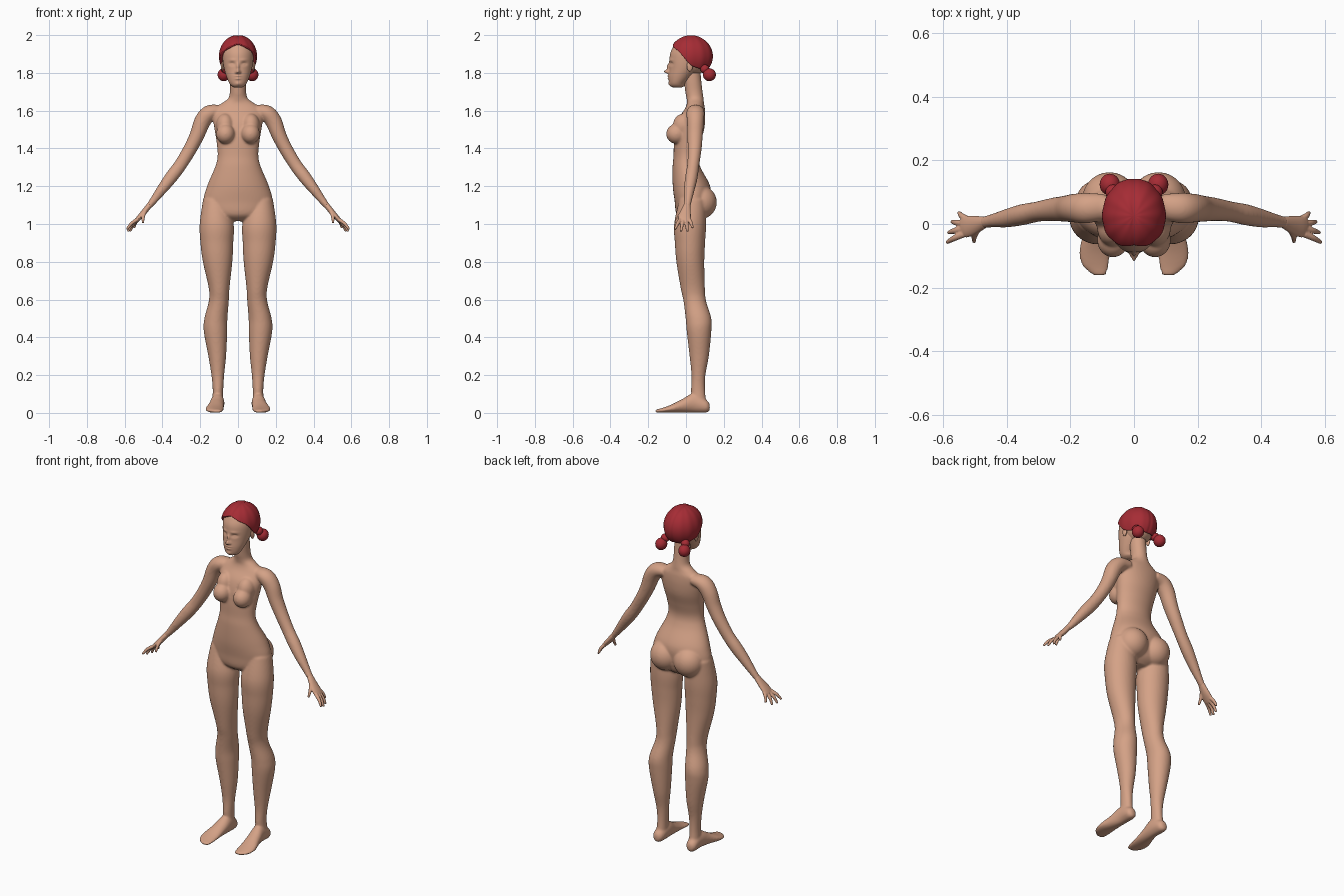
import bpy, bmesh, math
from mathutils import Vector, Matrix

cube = bpy.data.objects.get("Cube")
if cube:
    bpy.data.objects.remove(cube, do_unlink=True)

X, Y = Vector((1, 0, 0)), Vector((0, 1, 0))


def material(name, color):
    mat = bpy.data.materials.new(name)
    mat.use_nodes = True
    mat.diffuse_color = color
    for node in mat.node_tree.nodes:
        if node.type == 'BSDF_PRINCIPLED':
            node.inputs["Base Color"].default_value = color
    return mat


skin = material("warm skin", (0.66, 0.36, 0.24, 1))
red = material("red hair", (0.38, 0.025, 0.035, 1))


def curve(points, steps):
    """Resample a list of number tuples along a smooth spline."""
    out = []
    last = len(points) - 1
    for i in range(last):
        rows = [points[min(max(i + k, 0), last)] for k in (-1, 0, 1, 2)]
        for s in range(steps):
            t = s / steps
            out.append([b + 0.5 * t * (c - a + t * (2 * a - 5 * b + 4 * c - d
                        + t * (3 * (b - c) + d - a)))
                        for a, b, c, d in zip(*rows)])
    out.append(list(points[last]))
    return out


def tube(bm, sections, side=1, u=X, axis=None, sides=32, steps=8):
    """Loft ellipses through sections of x, y, z and two radii."""
    rows = curve(sections, steps)
    centres = [Vector(r[:3]) for r in rows]
    rings = []
    for i, r in enumerate(rows):
        t = axis or (centres[min(i + 1, len(rows) - 1)] - centres[max(i - 1, 0)]).normalized()
        across = (u - t * u.dot(t)).normalized()
        other = t.cross(across)
        ring = []
        for k in range(sides):
            a = math.tau * k / sides
            p = centres[i] + across * (r[3] * math.cos(a)) + other * (r[4] * math.sin(a))
            ring.append(bm.verts.new((p.x * side, p.y, p.z)))
        rings.append(ring)
    for low, high in zip(rings, rings[1:]):
        for k in range(sides):
            n = (k + 1) % sides
            bm.faces.new((low[k], low[n], high[n], high[k]))
    bm.faces.new(rings[0])
    bm.faces.new(rings[-1])
    return [v for ring in rings for v in ring]


def ball(bm, centre, radii):
    m = Matrix.Translation(centre) @ Matrix.Diagonal((*radii, 1))
    bmesh.ops.create_uvsphere(bm, u_segments=32, v_segments=20, radius=1, matrix=m)


def finish(name, bm, mat, voxel=0, smooth=0):
    """Make the object; a voxel size blends its parts into one skin."""
    bmesh.ops.recalc_face_normals(bm, faces=bm.faces)
    for f in bm.faces:
        f.smooth = True
    mesh = bpy.data.meshes.new(name)
    bm.to_mesh(mesh)
    bm.free()
    mesh.materials.append(mat)
    obj = bpy.data.objects.new(name, mesh)
    bpy.context.collection.objects.link(obj)
    if voxel:
        mod = obj.modifiers.new("blend", 'REMESH')
        mod.mode = 'VOXEL'
        mod.voxel_size = voxel
        mod.use_smooth_shade = True
        mod = obj.modifiers.new("soften", 'SMOOTH')
        mod.factor = 0.5
        mod.iterations = smooth
    return obj


# Body: torso and neck, then both sides of limbs
body = bmesh.new()
torso = [(1.015, .03, .06, .04), (1.05, .03, .15, .08), (1.12, .034, .182, .094),
         (1.2, .029, .164, .099), (1.3, .003, .122, .074), (1.36, -.002, .108, .064),
         (1.43, .006, .113, .07), (1.5, .02, .124, .076), (1.56, .032, .132, .07),
         (1.61, .047, .125, .053), (1.64, .05, .085, .045), (1.665, .048, .052, .045),
         (1.7, .042, .043, .046), (1.76, .035, .043, .046), (1.82, .03, .043, .046)]
tube(body, [(0, y, z, a, b) for z, y, a, b in torso], axis=Vector((0, 0, 1)), sides=48)

leg = [(.12, .035, 1.13, .065, .07), (.113, .022, 1.0, .09, .085),
       (.112, .021, .9, .087, .08), (.108, .023, .8, .078, .074),
       (.1, .036, .66, .055, .064), (.102, .047, .59, .053, .06),
       (.117, .066, .5, .061, .068), (.119, .069, .43, .062, .065),
       (.11, .07, .3, .047, .051), (.107, .066, .2, .034, .037),
       (.106, .064, .12, .028, .037), (.108, .07, .04, .03, .04)]
foot = [(.11, .126, .03, .014, .018), (.109, .105, .036, .031, .035),
        (.108, .04, .052, .036, .051), (.115, -.02, .037, .041, .036),
        (.124, -.08, .022, .048, .021), (.121, -.13, .013, .043, .012),
        (.108, -.162, .009, .02, .008)]
arm = [(.09, .055, 1.6, .04, .03), (.15, .05, 1.588, .048, .042),
       (.187, .05, 1.545, .045, .044), (.217, .048, 1.47, .041, .039),
       (.252, .046, 1.4, .037, .036), (.302, .039, 1.317, .032, .034),
       (.352, .029, 1.25, .033, .034), (.4, .018, 1.187, .029, .028),
       (.447, .01, 1.125, .021, .02), (.477, .004, 1.088, .019, .015)]
for side in (1, -1):
    tube(body, leg, side, axis=Vector((0, 0, 1)))
    tube(body, foot, side, axis=Y)
    tube(body, arm, side, u=Y)
    ball(body, (side * .066, -.05, 1.477), (.05, .055, .053))
    ball(body, (side * .068, -.012, 1.52), (.048, .058, .065))
    ball(body, (side * .077, .078, 1.115), (.086, .085, .088))
finish("body", body, skin, 0.0055, 10)

# Hands: palm, four fingers and a thumb
palm = [(.468, .006, 1.1, .018, .015), (.5, -.003, 1.06, .029, .015),
        (.525, -.008, 1.032, .034, .013), (.54, -.009, 1.015, .031, .01)]
fingers = [((.536, -.032, 1.022), (.588, -.058, .972)),
           ((.538, -.016, 1.018), (.583, -.027, .96)),
           ((.535, .001, 1.018), (.572, .007, .96)),
           ((.527, .016, 1.026), (.55, .036, .978)),
           ((.492, -.018, 1.065), (.503, -.056, 1.005))]
for side, label in ((1, "left"), (-1, "right")):
    hand = bmesh.new()
    tube(hand, palm, side, u=Y)
    for base, tip in fingers:
        a, b = Vector(base), Vector(tip)
        knuckle = a.lerp(b, 0.5) + Vector((.004, 0, .004))
        tube(hand, [(*a, .011, .01), (*knuckle, .0095, .009), (*b, .006, .006)],
             side, u=Y, sides=12, steps=5)
    finish(label + "_hand", hand, skin, 0.003, 4)

# Head: face loft with pushed-out features, skull and ears
head = bmesh.new()
face = [(1.722, -.045, .018, .02), (1.73, -.046, .034, .036), (1.747, -.045, .047, .044),
        (1.78, -.03, .061, .062), (1.82, -.01, .073, .079), (1.86, .002, .08, .09),
        (1.9, .012, .083, .096), (1.93, .02, .079, .092), (1.955, .025, .065, .08),
        (1.978, .025, .035, .042)]
# x, z, width, height and depth of each bump
features = [(0, 1.807, .010, .010, -.025), (0, 1.832, .008, .018, -.012),
            (.011, 1.802, .006, .006, -.006), (.032, 1.848, .015, .009, .010),
            (.032, 1.846, .009, .005, -.005), (.03, 1.868, .02, .007, -.003),
            (0, 1.783, .016, .004, -.006), (0, 1.769, .014, .005, -.006),
            (0, 1.742, .015, .01, -.005)]
for v in tube(head, [(0, y, z, a, b) for z, y, a, b in face],
              axis=Vector((0, 0, 1)), sides=128, steps=10):
    if v.co.y < -.02:
        x, z = abs(v.co.x), v.co.z
        v.co.y += sum(d * math.exp(-((x - fx) / w) ** 2 - ((z - fz) / h) ** 2)
                      for fx, fz, w, h, d in features)
ball(head, (0, .03, 1.885), (.086, .104, .098))
for side in (1, -1):
    ball(head, (side * .082, .02, 1.835), (.008, .016, .027))
finish("head", head, skin)

# Hair cap: a dome with a swept hairline and a centre parting
hair = bmesh.new()
hairline = [r[0] for r in curve([(.93,), (1.12,), (1.4,), (2.0,), (2.2,), (2.25,), (2.3,)], 8)]
around = 2 * (len(hairline) - 1)
rows = 32
grid = []
for j in range(rows + 1):
    ring = []
    for k in range(around):
        a = math.tau * k / around
        phi = hairline[min(k, around - k)] * j / rows
        x = .1 * math.sin(phi) * math.sin(a)
        r = 1 - .035 * math.exp(-(x / .01) ** 2) + .008 * math.sin(phi) * math.cos(12 * a)
        ring.append(hair.verts.new((x * r, .026 - .118 * r * math.sin(phi) * math.cos(a),
                                    1.888 + .1125 * r * math.cos(phi))))
    grid.append(ring)
for low, high in zip(grid, grid[1:]):
    for k in range(around):
        n = (k + 1) % around
        hair.faces.new((low[k], high[k], high[n], low[n]))
bmesh.ops.remove_doubles(hair, verts=hair.verts, dist=.0002)
cap = finish("hair_cap", hair, red)
shell = cap.modifiers.new("thickness", 'SOLIDIFY')
shell.thickness = .014
shell.offset = -1

# Low buns behind each ear
for side, label in ((1, "left"), (-1, "right")):
    bun = bmesh.new()
    ball(bun, (side * .076, .124, 1.79), (.032, .034, .034))
    ball(bun, (side * .066, .1, 1.82), (.024, .024, .024))
    finish(label + "_bun", bun, red)
